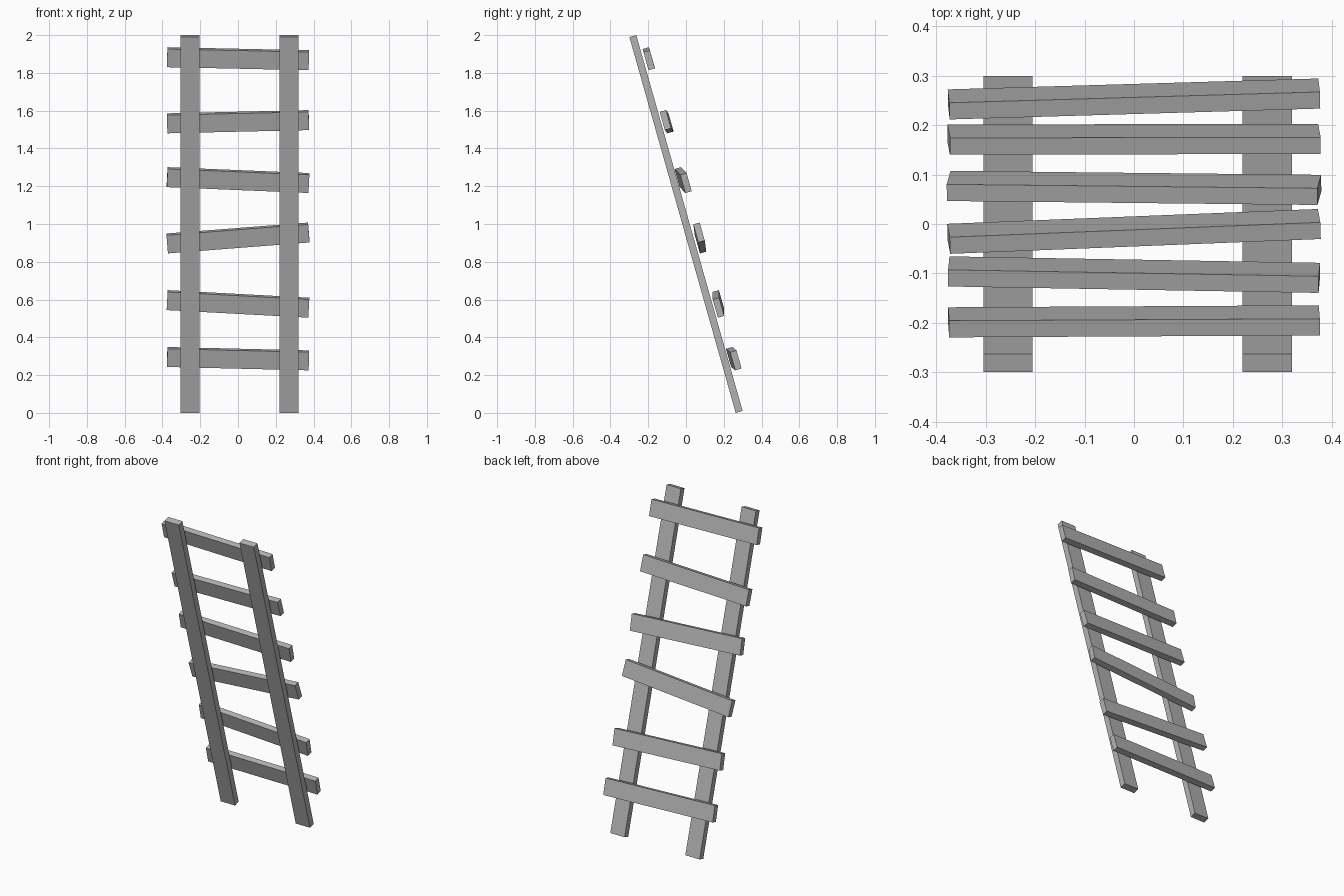
import bpy
from mathutils import Matrix, Vector

cube = bpy.data.objects.get("Cube")
if cube:
    bpy.data.objects.remove(cube, do_unlink=True)

# One grey for the whole ladder
grey = bpy.data.materials.new("plain_grey")
grey.use_nodes = True
colour = (0.45, 0.45, 0.45, 1)
grey.diffuse_color = colour
grey.node_tree.nodes["Principled BSDF"].inputs["Base Color"].default_value = colour

# Lean direction, pointing up along the rails
LEAN = Vector((0, -0.563, 1.99)).normalized()


def board(name, start, end, width_hint, width, thick):
    """Flat plank from start to end; its width follows width_hint."""
    start, end = Vector(start), Vector(end)
    along = (end - start).normalized()
    across = (width_hint - along * width_hint.dot(along)).normalized()
    normal = along.cross(across)
    bpy.ops.mesh.primitive_cube_add(size=1)
    obj = bpy.context.object
    obj.name = name
    obj.data.name = name
    turn = Matrix((along, across, normal)).transposed().to_4x4()
    size = Matrix.Diagonal(((end - start).length, width, thick, 1))
    obj.data.transform(turn @ size)
    obj.location = (start + end) / 2
    obj.data.materials.append(grey)
    return obj


# Two leaning side rails
for name, x in (("right_rail", -0.255), ("left_rail", 0.27)):
    centre = Vector((x, 0, 1))
    half = LEAN * 1.034
    board(name, centre - half, centre + half, Vector((1, 0, 0)), 0.1, 0.038)

# Crooked rungs on the back: y and z at the right end, then at the left end
rungs = (
    (0.242, 0.296, 0.264, 0.278),
    (0.171, 0.597, 0.172, 0.557),
    (0.077, 0.897, 0.069, 0.955),
    (-0.030, 1.248, 0.000, 1.217),
    (-0.096, 1.533, -0.109, 1.550),
    (-0.199, 1.883, -0.195, 1.867),
)
# Side view order differs from the plan order, so seat each rung on the rails
for i, (y0, z0, y1, z1) in enumerate(rungs):
    board(f"rung_{i + 1}", (-0.375, y0, z0), (0.375, y1, z1), LEAN, 0.1, 0.035)
